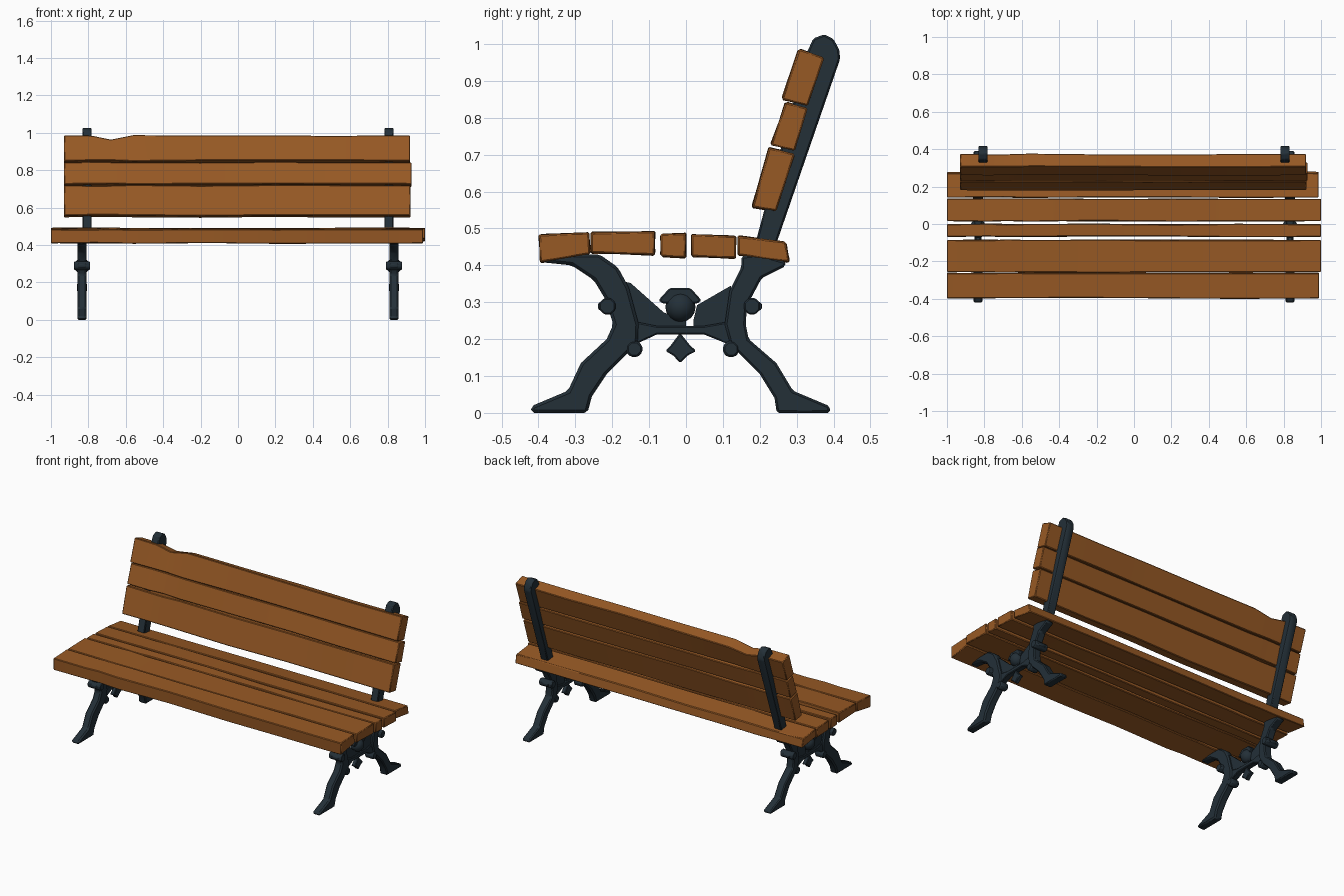
import bpy, bmesh, math, random
from mathutils import Vector

random.seed(4)
old = bpy.data.objects.get("Cube")
if old:
    bpy.data.objects.remove(old, do_unlink=True)


def material(name, rgb):
    m = bpy.data.materials.new(name)
    m.use_nodes = True
    m.diffuse_color = (*rgb, 1)
    bsdf = m.node_tree.nodes["Principled BSDF"]
    bsdf.inputs["Base Color"].default_value = (*rgb, 1)
    bsdf.inputs["Roughness"].default_value = 0.8
    return m


WOOD = material("brown_wood", (0.31, 0.10, 0.018))
IRON = material("dark_iron", (0.017, 0.029, 0.039))


def finish(name, bm, mat, bevel=0, smooth=35):
    """Turn a bmesh into a named object with softened edges."""
    bmesh.ops.recalc_face_normals(bm, faces=bm.faces[:])
    mesh = bpy.data.meshes.new(name)
    bm.to_mesh(mesh)
    bm.free()
    mesh.materials.append(mat)
    ob = bpy.data.objects.new(name, mesh)
    bpy.context.collection.objects.link(ob)
    if bevel:
        mod = ob.modifiers.new("soft_edges", 'BEVEL')
        mod.width = bevel
        mod.segments = 1
        mod.limit_method = 'ANGLE'
        mod.angle_limit = math.radians(25)
    bpy.ops.object.select_all(action='DESELECT')
    ob.select_set(True)
    bpy.context.view_layer.objects.active = ob
    bpy.ops.object.shade_smooth_by_angle(angle=math.radians(smooth))
    return ob


def plank(name, corners, x0, x1, dip=0):
    """Slightly warped board: a four-corner (y, z) section swept along x."""
    bm = bmesh.new()
    stations = [x0, -0.78, -0.68, -0.56, -0.2, 0.2, 0.55, x1]
    rings = []
    for x in stations:
        wob = 0 if x in (x0, x1) else 0.003
        ring = []
        for i, (y, z) in enumerate(corners):
            drop = dip if x == -0.68 and i in (0, 3) else 0
            ring.append(bm.verts.new((x, y + random.uniform(-wob, wob),
                                      z - drop + random.uniform(-wob, wob))))
        rings.append(ring)
    for a, b in zip(rings, rings[1:]):
        for i in range(4):
            j = (i + 1) % 4
            bm.faces.new((a[i], a[j], b[j], b[i]))
    bm.faces.new(rings[0])
    bm.faces.new(rings[-1])
    return finish(name, bm, WOOD, 0.004, 40)


def plate(name, outline, x, width, bevel=0.0):
    """Extrude a (y, z) outline along x, centred on x."""
    bm = bmesh.new()
    face = bm.faces.new([bm.verts.new((x - width / 2, y, z)) for y, z in outline])
    ext = bmesh.ops.extrude_face_region(bm, geom=[face])
    verts = [v for v in ext["geom"] if isinstance(v, bmesh.types.BMVert)]
    bmesh.ops.translate(bm, verts=verts, vec=(width, 0, 0))
    return finish(name, bm, IRON, bevel)


def disc(y, z, r, sides=8):
    return [(y + r * math.cos(math.tau * (k + 0.5) / sides),
             z + r * math.sin(math.tau * (k + 0.5) / sides)) for k in range(sides)]


# Seat boards
plank("seat_board_front", [(-.398, .483), (-.263, .489), (-.260, .431), (-.396, .408)], -1, .99)
plank("seat_board_second", [(-.257, .488), (-.085, .492), (-.085, .428), (-.257, .434)], -1, 1)
plank("seat_board_middle", [(-.069, .485), (-.001, .486), (-.001, .421), (-.069, .424)], -1, 1)
plank("seat_board_fourth", [(.015, .484), (.135, .479), (.135, .419), (.015, .424)], -1, 1)
plank("seat_board_rear", [(.141, .479), (.270, .464), (.280, .409), (.141, .428)], -1, .987)

# Backrest boards
plank("back_board_lower", [(.225, .719), (.180, .558), (.245, .547), (.295, .702)], -.93, .922)
plank("back_board_middle", [(.270, .842), (.230, .726), (.295, .710), (.330, .826)], -.93, .928)
plank("back_board_upper", [(.306, .987), (.260, .850), (.330, .832), (.375, .963)], -.93, .92, .02)

# Outlines of the cast frame in (y, z)
front_leg = [(-.42, 0), (-.42, .018), (-.32, .06), (-.285, .135), (-.215, .20),
             (-.197, .24), (-.22, .31), (-.25, .36), (-.31, .40), (-.388, .408),
             (-.388, .43), (-.235, .43), (-.185, .395), (-.155, .34), (-.128, .24),
             (-.13, .19), (-.215, .105), (-.255, .045), (-.267, 0)]
rear_leg = [(.39, 0), (.39, .018), (.29, .06), (.245, .135), (.17, .20),
            (.162, .24), (.165, .29), (.205, .365), (.27, .398), (.27, .41),
            (.20, .43), (.15, .425), (.15, .395), (.118, .33), (.105, .24),
            (.12, .185), (.20, .105), (.24, .04), (.246, 0)]
crossbar = [(-.15, .25), (-.08, .236), (.05, .236), (.13, .25),
            (.13, .18), (.05, .212), (-.08, .212), (-.15, .18)]
front_fin = [(-.165, .355), (-.15, .352), (-.06, .272), (.0, .25), (.0, .235), (-.15, .23)]
rear_fin = [(.122, .345), (.03, .292), (.02, .25), (.02, .235), (.13, .232)]
cap = [(-.075, .305), (-.045, .338), (.013, .338), (.042, .305), (.03, .296), (-.062, .296)]
leaf = [(-.016, .217), (.012, .182), (.028, .168), (.004, .155),
        (-.016, .135), (-.034, .155), (-.056, .168), (-.042, .182)]
post = [(.18, .43), (.235, .43), (.418, .96), (.415, .985),
        (.40, 1.013), (.375, 1.026), (.345, 1.015), (.327, .975)]

# One cast frame and back post per side
for side, sign in (("left", 1), ("right", -1)):
    x = 0.834 * sign
    plate(f"front_leg_{side}", front_leg, x, .05, .008)
    plate(f"rear_leg_{side}", rear_leg, x, .05, .008)
    plate(f"crossbar_{side}", crossbar, x, .036, .004)
    plate(f"front_fin_{side}", front_fin, x, .018)
    plate(f"rear_fin_{side}", rear_fin, x, .018)
    plate(f"ornament_cap_{side}", cap, x, .04, .004)
    plate(f"ornament_leaf_{side}", leaf, x, .026, .004)
    plate(f"back_post_{side}", post, .807 * sign, .05, .005)

    # Collars around the legs and knobs beneath them
    for label, y, low in (("front", -.2, -.14), ("rear", .165, .122)):
        edge = .028 if label == "rear" else -.026
        plate(f"{label}_collar_{side}", disc(y + edge / 2, .289, .024), x, .088, .004)
        plate(f"{label}_collar_tip_{side}", disc(y + edge, .289, .015, 6), x, .045, .003)
        plate(f"{label}_knob_{side}", disc(low, .173, .024), x, .056, .006)

    # Round boss in the middle of the frame
    bm = bmesh.new()
    bmesh.ops.create_uvsphere(bm, u_segments=12, v_segments=8, radius=.041)
    bmesh.ops.translate(bm, verts=bm.verts[:], vec=Vector((x, -.015, .287)))
    finish(f"centre_boss_{side}", bm, IRON)
